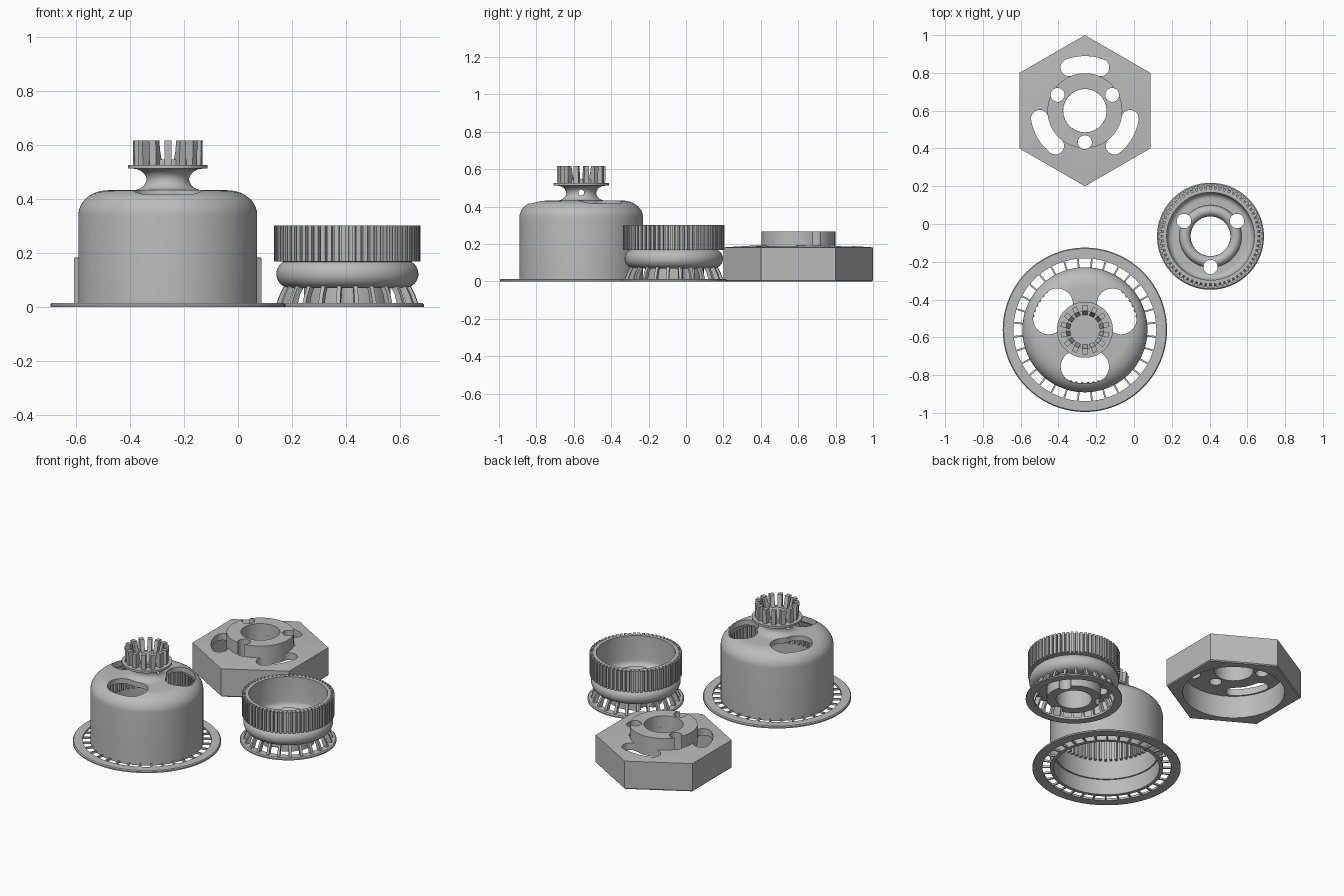
import bpy, bmesh
from math import sin, cos, pi, radians

cube = bpy.data.objects.get("Cube")
if cube:
    bpy.data.objects.remove(cube)

grey = bpy.data.materials.new("plain_grey")
grey.use_nodes = True
grey.diffuse_color = (0.5, 0.5, 0.5, 1)
grey.node_tree.nodes["Principled BSDF"].inputs["Base Color"].default_value = (0.5, 0.5, 0.5, 1)

BELL = (-0.26, -0.56, 0)
GEAR = (0.405, -0.065, 0)
NUT = (-0.26, 0.6, 0)
THIRDS = (30, 150, 270)


def finish(name, bm, at):
    bmesh.ops.remove_doubles(bm, verts=bm.verts, dist=1e-5)
    bmesh.ops.recalc_face_normals(bm, faces=bm.faces)
    mesh = bpy.data.meshes.new(name)
    bm.to_mesh(mesh)
    bm.free()
    mesh.materials.append(grey)
    obj = bpy.data.objects.new(name, mesh)
    obj.location = at
    bpy.context.collection.objects.link(obj)
    return obj


def lathe(name, profile, at, sides=96, phase=0.0):
    """Spin a closed (radius, height) outline about z."""
    bm = bmesh.new()
    rings = []
    for i in range(sides):
        a = phase + 2 * pi * i / sides
        rings.append([bm.verts.new((r * cos(a), r * sin(a), z)) for r, z in profile])
    n = len(profile)
    for i in range(sides):
        p, q = rings[i], rings[(i + 1) % sides]
        for j in range(n):
            k = (j + 1) % n
            if profile[j][0] or profile[k][0]:
                bm.faces.new((p[j], q[j], q[k], p[k]))
    return finish(name, bm, at)


def radial(name, count, outline, width, at):
    """Repeat a (radius, height) outline, given thickness, around z."""
    bm = bmesh.new()
    for i in range(count):
        a = 2 * pi * (i + 0.5) / count
        sides = []
        for t in (-width / 2, width / 2):
            sides.append([bm.verts.new((r * cos(a) - t * sin(a), r * sin(a) + t * cos(a), z))
                          for r, z in outline])
        p, q = sides
        bm.faces.new(p)
        bm.faces.new(q[::-1])
        for j in range(len(p)):
            k = (j + 1) % len(p)
            bm.faces.new((p[j], p[k], q[k], q[j]))
    return finish(name, bm, at)


def slot(angle, mid, half, spread, z0, z1, at):
    """Cutter: a curved slot with round ends; zero spread gives a round hole."""
    steps = 14
    a0, a1 = radians(angle - spread), radians(angle + spread)
    pts = []
    if spread:
        for i in range(1, steps):
            a = a0 + (a1 - a0) * i / steps
            pts.append(((mid + half) * cos(a), (mid + half) * sin(a)))
    for end, start in ((a1, 0), (a0, pi)):
        for i in range(steps + (1 if spread else 0)):
            t = end + start + pi * i / steps
            pts.append((mid * cos(end) + half * cos(t), mid * sin(end) + half * sin(t)))
        if spread and end == a1:
            for i in range(1, steps):
                a = a1 + (a0 - a1) * i / steps
                pts.append(((mid - half) * cos(a), (mid - half) * sin(a)))
    bm = bmesh.new()
    face = bm.faces.new([bm.verts.new((x, y, z0)) for x, y in pts])
    ext = bmesh.ops.extrude_face_region(bm, geom=[face])
    top = [v for v in ext["geom"] if isinstance(v, bmesh.types.BMVert)]
    bmesh.ops.translate(bm, verts=top, vec=(0, 0, z1 - z0))
    return finish("cutter", bm, at)


def cut(obj, cutters):
    for c in cutters:
        mod = obj.modifiers.new("cut", "BOOLEAN")
        mod.operation = "DIFFERENCE"
        mod.solver = "EXACT"
        mod.object = c
    deps = bpy.context.evaluated_depsgraph_get()
    mesh = bpy.data.meshes.new_from_object(obj.evaluated_get(deps))
    obj.modifiers.clear()
    obj.data = mesh
    for c in cutters:
        bpy.data.objects.remove(c)


def arc(r, z, rad_r, rad_z, start, end, steps=8):
    return [(r + rad_r * cos(radians(start + (end - start) * i / steps)),
             z + rad_z * sin(radians(start + (end - start) * i / steps))) for i in range(steps + 1)]


# Bell housing: stepped inner wall, rounded shoulder, waisted neck and top plate
bell = lathe("bell_housing",
             [(0.31, 0), (0.331, 0)]
             + arc(0.221, 0.34, 0.11, 0.092, 0, 90, 12)
             + arc(0.13, 0.472, 0.05, 0.04, 270, 90, 12)
             + [(0.148, 0.512), (0.148, 0.526), (0, 0.526), (0, 0.4)]
             + arc(0.221, 0.34, 0.08, 0.06, 90, 0)
             + [(0.301, 0.1), (0.31, 0.1)], BELL, 128)
cutters = [slot(a, 0.2, 0.083, 13, 0.33, 0.505, BELL) for a in THIRDS]
bm = bmesh.new()
bmesh.ops.create_cone(bm, segments=24, radius1=0.016, radius2=0.016, depth=0.4, cap_ends=True)
pin_hole = finish("cutter", bm, (BELL[0], BELL[1], 0.475))
pin_hole.rotation_euler.y = pi / 2
cut(bell, cutters + [pin_hole])

radial("bell_inner_teeth", 60, [(0.278, 0.22), (0.303, 0.22), (0.303, 0.34), (0.278, 0.36)], 0.013, BELL)
lathe("bell_flange", [(0.378, 0), (0.435, 0), (0.435, 0.008), (0.43, 0.014), (0.378, 0.014)], BELL)
radial("bell_flange_spokes", 32, [(0.325, 0), (0.385, 0), (0.385, 0.012), (0.325, 0.012)], 0.009, BELL)

# Crown on the neck
lathe("crown_hub", [(0, 0.52), (0.1, 0.52), (0.1, 0.545), (0, 0.545)], BELL)
radial("crown_teeth", 14, [(0.068, 0.52), (0.128, 0.52), (0.13, 0.617), (0.1, 0.617), (0.09, 0.57)], 0.026, BELL)

# Geared cup: bulged bowl with a central tube
cup = lathe("gear_cup",
            [(0.105, 0), (0.16, 0), (0.16, 0.07), (0.21, 0.07)]
            + arc(0.21, 0.122, 0.053, 0.052, -80, 60, 12)
            + [(0.251, 0.168), (0.251, 0.302), (0.232, 0.302), (0.232, 0.165)]
            + arc(0.2, 0.145, 0.03, 0.035, 0, -90)
            + arc(0.135, 0.11, 0.03, 0.035, 0, 180), GEAR)
cut(cup, [slot(a, 0.162, 0.038, 0, -0.02, 0.2, GEAR) for a in THIRDS])

radial("gear_teeth", 64, [(0.248, 0.168), (0.271, 0.168), (0.271, 0.302), (0.248, 0.302)], 0.016, GEAR)
lathe("gear_base_ring", [(0.235, 0), (0.283, 0), (0.283, 0.008), (0.277, 0.014), (0.235, 0.014)], GEAR)
radial("gear_spokes", 24,
       [(0.265, 0.01), (0.252, 0.045), (0.235, 0.078), (0.205, 0.078), (0.225, 0.05), (0.238, 0.01)],
       0.015, GEAR)

# Hexagonal nut, hollow beneath
nut = lathe("hex_nut",
            [(0, 0.14), (0, 0.192), (0.24, 0.192), (0.4, 0.182), (0.4, 0.006), (0.394, 0), (0, 0)][1:],
            NUT, 6, pi / 2)
cut(nut, [slot(0, 0, 0.3, 0, -0.05, 0.145, NUT), slot(0, 0, 0.115, 0, 0.1, 0.3, NUT)]
    + [slot(a, 0.243, 0.046, 20, 0.1, 0.3, NUT) for a in (90, 210, 330)]
    + [slot(a, 0.167, 0.037, 0, 0.1, 0.3, NUT) for a in THIRDS])

# Raised boss with through holes
boss = lathe("nut_boss", [(0.115, 0.15), (0.198, 0.15), (0.198, 0.268), (0.115, 0.268)], NUT)
cut(boss, [slot(a, 0.167, 0.037, 0, 0.1, 0.3, NUT) for a in THIRDS])

# Smooth shading with sharp edges kept
bpy.ops.object.select_all(action="DESELECT")
for obj in bpy.context.scene.objects:
    if obj.type == "MESH":
        obj.select_set(True)
        bpy.context.view_layer.objects.active = obj
bpy.ops.object.shade_smooth_by_angle(angle=radians(32))
